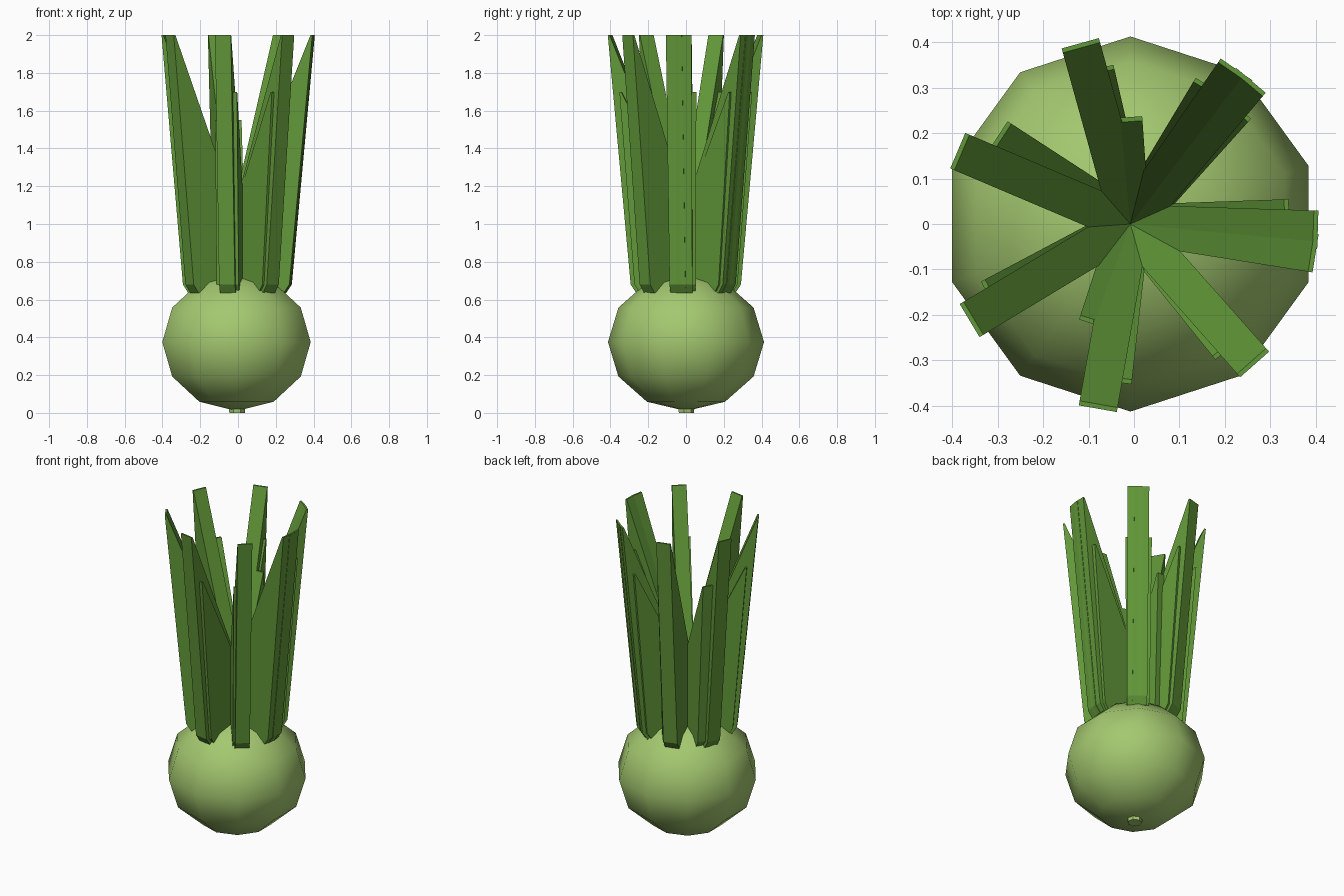
import bpy, bmesh, math
from mathutils import Matrix

if "Cube" in bpy.data.objects:
    bpy.data.objects.remove(bpy.data.objects["Cube"])

CX = -0.008          # shared vertical axis of bulb and stalks


def material(name, rgb):
    m = bpy.data.materials.new(name)
    m.diffuse_color = (*rgb, 1)
    m.use_nodes = True
    m.node_tree.nodes["Principled BSDF"].inputs["Base Color"].default_value = m.diffuse_color
    return m


BULB = material("pale_green", (0.37, 0.58, 0.16))
STALK = material("stalk_green", (0.12, 0.31, 0.04))


def make_object(name, bm, mat):
    bmesh.ops.recalc_face_normals(bm, faces=bm.faces)
    me = bpy.data.meshes.new(name)
    bm.to_mesh(me)
    bm.free()
    me.materials.append(mat)
    ob = bpy.data.objects.new(name, me)
    bpy.context.collection.objects.link(ob)
    return ob


def stalk(name, angle, top_r, top_z, base_r=0.29, width=0.085):
    """Upright fin leaning outward, with a sloping cut down to the axis."""
    profile = [(0, 0.62), (base_r - 0.03, 0.635), (base_r, 0.68),
               (top_r, top_z), (top_r - 0.01, top_z), (0, 1.0)]
    bm = bmesh.new()
    sides = [[bm.verts.new((r, s * width / 2, z)) for r, z in profile]
             for s in (-1, 1)]
    bm.faces.new(sides[0])
    bm.faces.new(sides[1])
    n = len(profile)
    for i in range(n):
        j = (i + 1) % n
        bm.faces.new((sides[0][i], sides[0][j], sides[1][j], sides[1][i]))
    ob = make_object(name, bm, STALK)
    ob.matrix_world = (Matrix.Translation((CX, 0, 0))
                       @ Matrix.Rotation(math.radians(angle), 4, 'Z'))
    return ob


# Bulb: ten-sided, slightly flattened sphere with corners on the y axis
bm = bmesh.new()
bmesh.ops.create_uvsphere(bm, u_segments=10, v_segments=6, radius=1)
v = max(bm.verts, key=lambda p: math.hypot(p.co.x, p.co.y))
turn = math.pi / 2 - math.atan2(v.co.y, v.co.x)
bm.transform(Matrix.Translation((CX, 0, 0.375))
             @ Matrix.Diagonal((0.413, 0.413, 0.365, 1))
             @ Matrix.Rotation(turn, 4, 'Z'))
for f in bm.faces:
    f.smooth = True
make_object("bulb", bm, BULB)

# Root stub under the bulb
bm = bmesh.new()
bmesh.ops.create_cone(bm, cap_ends=True, segments=7, radius1=0.042,
                      radius2=0.045, depth=0.03,
                      matrix=Matrix.Translation((CX + 0.003, 0, 0.015)))
make_object("root_stub", bm, BULB)

# Tall outer stalks
for i, a in enumerate((157, 105.5, 55.5, 50, -1.8, -9, -48.5, 260, 211)):
    stalk(f"tall_stalk_{i + 1}", a, 0.413, 2.0)

# Medium stalks beside them
for i, a in enumerate((147, 103, 59, 48, 2, -51, 263.5, 208)):
    stalk(f"medium_stalk_{i + 1}", a, 0.35, 1.7, base_r=0.27)

# Short inner stalks
for i, a in enumerate((94, 252)):
    stalk(f"short_stalk_{i + 1}", a, 0.235, 1.55, base_r=0.21)
